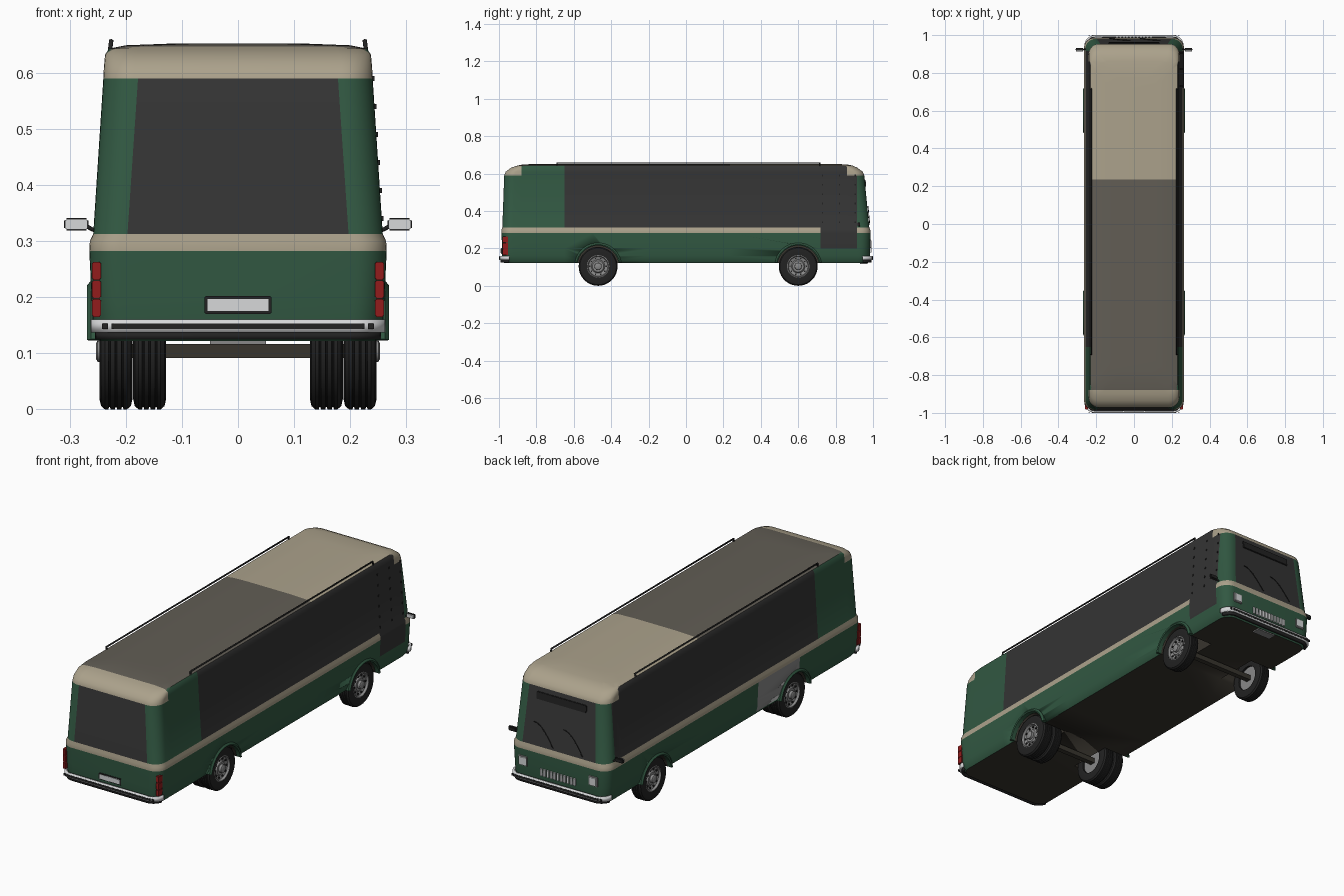
import bpy, bmesh
from math import sin, cos, pi
from mathutils import Vector, Matrix

cube = bpy.data.objects.get("Cube")
if cube:
    bpy.data.objects.remove(cube)

COLOURS = {
    "green_paint": (0.031, 0.097, 0.054), "beige_paint": (0.41, 0.36, 0.26),
    "roof_grey": (0.122, 0.111, 0.091), "dark_glass": (0.034, 0.034, 0.034),
    "underside_brown": (0.04, 0.035, 0.027), "tyre_black": (0.016, 0.016, 0.016),
    "wheel_grey": (0.25, 0.25, 0.25), "trim_white": (0.68, 0.69, 0.7),
    "lamp_red": (0.29, 0.012, 0.012),
}
MATS, INDEX = [], {}
for name, rgb in COLOURS.items():
    m = bpy.data.materials.new(name)
    m.use_nodes = True
    m.diffuse_color = (*rgb, 1)
    m.node_tree.nodes["Principled BSDF"].inputs["Base Color"].default_value = (*rgb, 1)
    INDEX[name] = len(MATS)
    MATS.append(m)


def finish(bm, name, mat=None, angle=0.6):
    """Turn a bmesh into a shaded object; without mat it gets every slot."""
    bmesh.ops.recalc_face_normals(bm, faces=bm.faces)
    me = bpy.data.meshes.new(name)
    bm.to_mesh(me)
    bm.free()
    for m in ([MATS[INDEX[mat]]] if mat else MATS):
        me.materials.append(m)
    ob = bpy.data.objects.new(name, me)
    bpy.context.collection.objects.link(ob)
    bpy.ops.object.select_all(action="DESELECT")
    ob.select_set(True)
    bpy.context.view_layer.objects.active = ob
    bpy.ops.object.shade_smooth_by_angle(angle=angle)
    return ob


def box(name, centre, size, mat, bevel=0.0, tilt=0.0):
    bm = bmesh.new()
    bmesh.ops.create_cube(bm, size=1, matrix=Matrix.Diagonal((*size, 1)))
    if bevel:
        bmesh.ops.bevel(bm, geom=bm.edges[:], offset=bevel, segments=2, affect="EDGES")
    bm.transform(Matrix.Translation(centre) @ Matrix.Rotation(tilt, 4, "X"))
    return finish(bm, name, mat)


def lathe(name, profile, centre, side, mat, a0=0, a1=2 * pi, steps=36):
    """Sweep a closed (radius, x) profile round the x axis."""
    bm = bmesh.new()
    full = a1 - a0 > 6.2
    rings = []
    for i in range(steps if full else steps + 1):
        a = a0 + (a1 - a0) * i / steps
        rings.append([bm.verts.new((x * side, r * cos(a), r * sin(a))) for r, x in profile])
    n = len(profile)
    for i in range(steps):
        p, q = rings[i], rings[(i + 1) % len(rings)]
        for j in range(n):
            bm.faces.new((p[j], p[(j + 1) % n], q[(j + 1) % n], q[j]))
    if not full:
        bm.faces.new(rings[0])
        bm.faces.new(rings[-1])
    bmesh.ops.remove_doubles(bm, verts=bm.verts, dist=1e-5)
    bm.transform(Matrix.Translation(centre))
    return finish(bm, name, mat)


def tube(name, points, radius, mat):
    cu = bpy.data.curves.new(name, "CURVE")
    cu.dimensions, cu.bevel_depth, cu.bevel_resolution = "3D", radius, 1
    cu.use_fill_caps = True
    sp = cu.splines.new("POLY")
    sp.points.add(len(points) - 1)
    for p, co in zip(sp.points, points):
        p.co = (*co, 1)
    cu.materials.append(MATS[INDEX[mat]])
    ob = bpy.data.objects.new(name, cu)
    bpy.context.collection.objects.link(ob)


def plan(hx, rear, front, r, steps=8):
    """Rounded rectangle outline seen from above."""
    pts = []
    for k, (cx, cy) in enumerate(((hx - r, front - r), (r - hx, front - r),
                                  (r - hx, rear + r), (hx - r, rear + r))):
        for i in range(steps + 1):
            a = (k + i / steps) * pi / 2
            pts.append((cx + r * cos(a), cy + r * sin(a)))
    return pts


# Body shell: rounded outlines stacked from sill to roof
LEVELS = [(.122, .245, -.972, .972), (.135, .253, -.98, .98), (.16, .259, -.983, .983),
          (.282, .265, -.986, .986), (.3, .264, -.986, .985), (.313, .258, -.982, .98),
          (.59, .24, -.972, .953), (.61, .239, -.964, .945), (.632, .237, -.935, .915),
          (.643, .23, -.9, .89), (.649, .2, -.87, .86), (.652, .12, -.78, .78)]
bm = bmesh.new()
rings = [[bm.verts.new((x, y, z)) for x, y in plan(hx, r, f, .055)] for z, hx, r, f in LEVELS]
n = len(rings[0])
for lo, hi in zip(rings, rings[1:]):
    for j in range(n):
        bm.faces.new((lo[j], lo[(j + 1) % n], hi[(j + 1) % n], hi[j]))
bm.faces.new(rings[0])
bm.faces.new(rings[-1])
bmesh.ops.recalc_face_normals(bm, faces=bm.faces)


def slice_at(co, no, test=lambda f: True):
    faces = [f for f in bm.faces if test(f)]
    geom = list({v for f in faces for v in f.verts} | {e for f in faces for e in f.edges}) + faces
    bmesh.ops.bisect_plane(bm, geom=geom, plane_co=co, plane_no=no, dist=1e-5)


for y in (-.88, -.65, -.5, -.18, .235, .72, .86, .915):
    slice_at((0, y, 0), (0, 1, 0))
slice_at((0, 0, .2), (0, 0, 1))
for s in (-1, 1):
    slice_at((s * .197, 0, .313), (s, 0, .068),
             lambda f: abs(f.normal.y) > .8 and .32 < f.calc_center_median().z < .585)


def paint(c, nrm):
    if nrm.z < -.9:
        return "underside_brown"
    if c.z > .64 or (c.z > .59 and not -.88 < c.y < .86):
        return "roof_grey" if -.88 < c.y < .235 else "beige_paint"
    if c.x > .2 and .72 < c.y < .915 and c.z > .2:
        return "dark_glass"
    if c.z > .313:
        side_glass = abs(nrm.x) > .7 and -.65 < c.y < .915
        end_glass = abs(nrm.y) > .8 and abs(c.x) < .197 - .068 * (c.z - .313) - .002
        return "dark_glass" if side_glass or end_glass else "green_paint"
    if c.z > .282:
        return "beige_paint"
    if c.x < -.2 and -.5 < c.y < -.18 and c.z > .13:
        return "wheel_grey"
    return "green_paint"


for f in bm.faces:
    f.material_index = INDEX[paint(f.calc_center_median(), f.normal)]
body = finish(bm, "body_shell")

# Wheel wells cut into the body
AXLES = {"front": .6, "rear": -.47}
WHEEL_Z = .104
for y in AXLES.values():
    for s in (-1, 1):
        bm = bmesh.new()
        bmesh.ops.create_cone(bm, cap_ends=True, segments=40, radius1=.112, radius2=.112, depth=.2,
                              matrix=Matrix.Translation((s * .222, y, WHEEL_Z)) @ Matrix.Rotation(pi / 2, 4, "Y"))
        for f in bm.faces:
            f.material_index = INDEX["underside_brown"]
        cutter = finish(bm, "well_cutter")
        cutter.hide_render = True
        mod = body.modifiers.new("well", "BOOLEAN")
        mod.operation, mod.solver, mod.object = "DIFFERENCE", "EXACT", cutter
        bpy.context.view_layer.objects.active = body
        bpy.ops.object.modifier_apply(modifier="well")
        bpy.data.objects.remove(cutter)

# Wheels: grooved tyres, dished rims, hubs, nuts and arches
TYRE = [(.06, .19), (.085, .188), (.098, .191), (.104, .198)]
for g in (.206, .2175, .229):
    TYRE += [(.104, g - .002), (.1, g - .001), (.1, g + .001), (.104, g + .002)]
TYRE += [(.104, .237), (.098, .244), (.085, .247), (.06, .245)]
RIM = [(0, .2), (.06, .2), (.061, .244), (.056, .246), (.052, .236), (.036, .231), (.03, .238), (0, .238)]
HUB = [(0, .23), (.02, .23), (.019, .25), (.014, .253), (0, .253)]
ARCH = [(.111, .245), (.111, .266), (.117, .269), (.126, .262), (.126, .245)]
for axle, y in AXLES.items():
    for s, side in ((1, "left"), (-1, "right")):
        tag, c = f"{axle}_{side}", (0, y, WHEEL_Z)
        lathe("tyre_" + tag, TYRE, c, s, "tyre_black")
        lathe("rim_" + tag, RIM, c, s, "wheel_grey")
        lathe("hub_" + tag, HUB, c, s, "wheel_grey", steps=16)
        lathe("arch_" + tag, ARCH, c, s, "green_paint", .17, pi - .17, 24)
        for k in range(10):
            a = k * pi / 5
            box("wheel_nut_" + tag, (s * .235, y + .044 * cos(a), WHEEL_Z + .044 * sin(a)),
                (.008, .007, .007), "tyre_black")
        if axle == "rear":
            inner = (-s * .06, y, WHEEL_Z)
            lathe("inner_tyre_" + tag, TYRE, inner, s, "tyre_black")
            lathe("inner_rim_" + tag, RIM, inner, s, "wheel_grey")
    box(axle + "_axle", (0, y, WHEEL_Z), (.4, .025, .025), "underside_brown")

# Bumpers wrap the corners, with a dark insert
for end, s in (("front", 1), ("rear", -1)):
    def band(name, hx, reach, limit, z0, z1, mat, thick):
        bm = bmesh.new()
        pts = [(x, y * s) for x, y in plan(hx, -reach, reach, .05) if y > limit]
        cols = [[bm.verts.new((x, y, z)) for z in (z0, z1)] for x, y in pts]
        for p, q in zip(cols, cols[1:]):
            bm.faces.new((p[0], q[0], q[1], p[1]))
        ob = finish(bm, name, mat)
        mod = ob.modifiers.new("thickness", "SOLIDIFY")
        mod.thickness, mod.offset = thick, 0
    band(end + "_bumper", .258, .994, .94, .137, .16, "trim_white", .01)
    band(end + "_lower_valance", .25, .987, .94, .125, .137, "tyre_black", .012)
    box(end + "_bumper_strip", (0, s * .9985, .148), (.45, .003, .01), "tyre_black")
    for x in (-.237, .237):
        box(end + "_bumper_pad", (x, s * .997, .148), (.01, .004, .01), "tyre_black")

# Rear lamps and number plate
for x in (-.252, .252):
    for z in (.181, .214, .247):
        box("tail_lamp", (x, -.966, z), (.016, .03, .032), "lamp_red", .002)
box("rear_plate_frame", (0, -.987, .186), (.12, .006, .032), "tyre_black", .002)
box("rear_plate", (0, -.989, .186), (.112, .006, .025), "trim_white", .002)

# Front lamps, grille bars and step
for x in (-.19, .19):
    box("headlamp_frame", (x, .986, .225), (.048, .006, .048), "wheel_grey", .002)
    box("headlamp", (x, .989, .225), (.038, .006, .038), "trim_white", .002)
for k in range(11):
    box("grille_bar", (-.09 + k * .018, .987, .195), (.011, .008, .034), "trim_white")
box("front_step", (0, .95, .119), (.1, .04, .006), "wheel_grey")


# Windscreen sign and wipers
def screen_y(z):
    return .98 - (z - .313) * .0975


box("destination_sign", (0, screen_y(.55), .55), (.27, .01, .036), "tyre_black", .002, .097)
for x0 in (-.13, .03):
    arm = [(x0 + .11 * k / 8, .325 + .1 * sin(k / 8 * pi / 2)) for k in range(9)]
    tube("wiper", [(x, screen_y(z) + .004, z) for x, z in arm], .002, "tyre_black")

# Mirrors, roof rails and door hinges
for s in (-1, 1):
    tube("mirror_arm", [(s * .245, .93, .315), (s * .262, .925, .322), (s * .275, .922, .33)], .004, "tyre_black")
    box("mirror_shell", (s * .288, .924, .33), (.044, .014, .022), "tyre_black", .004)
    box("mirror_glass", (s * .288, .916, .33), (.04, .005, .019), "trim_white", .002)
    tube("roof_rail", [(s * .228, -.69, .64), (s * .226, -.69, .657), (s * .226, .715, .657),
                       (s * .228, .715, .64)], .0045, "tyre_black")
for y in (.73, .82, .905):
    for k in range(6):
        z = .34 + k * .05
        box("door_hinge", (.2582 - (z - .313) * .065, y, z), (.006, .006, .009), "tyre_black")
